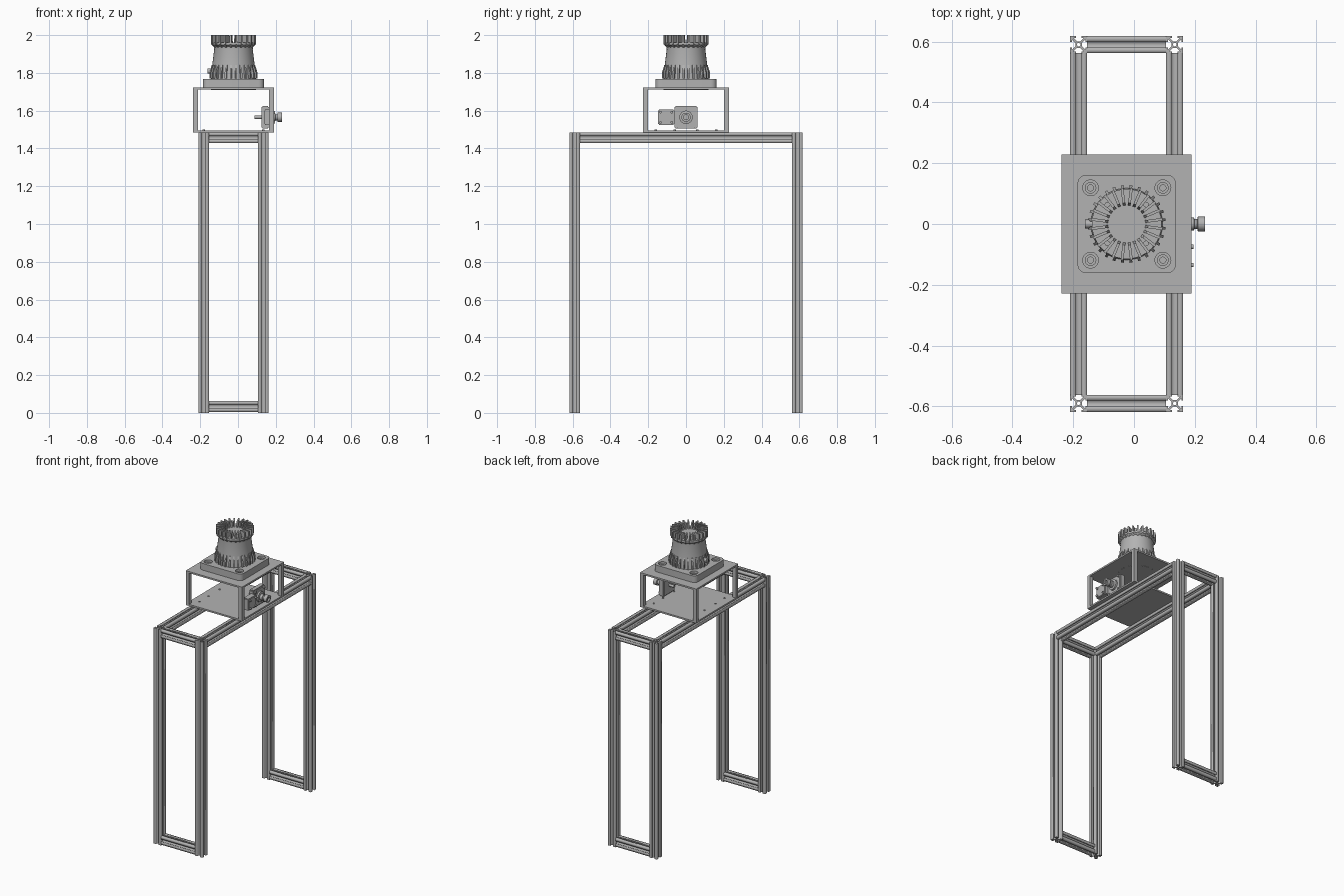
import bpy, bmesh, math
from mathutils import Matrix, Vector

cube = bpy.data.objects.get("Cube")
if cube:
    bpy.data.objects.remove(cube, do_unlink=True)

grey = bpy.data.materials.new("machined grey")
grey.use_nodes = True
grey.diffuse_color = (0.45, 0.45, 0.45, 1)
grey.node_tree.nodes["Principled BSDF"].inputs["Base Color"].default_value = (0.45, 0.45, 0.45, 1)

CX = -0.024          # axis of frame, flange and tower
CENTRE = Vector((CX, 0, 0))


def finish(name, bm, smooth=False):
    bmesh.ops.recalc_face_normals(bm, faces=bm.faces)
    mesh = bpy.data.meshes.new(name)
    bm.to_mesh(mesh)
    bm.free()
    mesh.materials.append(grey)
    ob = bpy.data.objects.new(name, mesh)
    bpy.context.collection.objects.link(ob)
    if smooth:
        bpy.ops.object.select_all(action='DESELECT')
        bpy.context.view_layer.objects.active = ob
        ob.select_set(True)
        bpy.ops.object.shade_smooth_by_angle(angle=math.radians(35))
    return ob


def box(name, x, y, z, bevel=0.0):
    bm = bmesh.new()
    size = Matrix.Diagonal((x[1] - x[0], y[1] - y[0], z[1] - z[0], 1))
    mid = Vector((sum(x), sum(y), sum(z))) / 2
    bmesh.ops.create_cube(bm, size=1, matrix=Matrix.Translation(mid) @ size)
    if bevel:
        bmesh.ops.bevel(bm, geom=bm.edges[:], offset=bevel, segments=2, affect='EDGES')
    return finish(name, bm)


def lathe(name, profile, at, axis='Z', steps=40):
    """Revolve (radius, height) points about an axis through a point."""
    bm = bmesh.new()
    verts = [bm.verts.new((r, 0, h)) for r, h in profile]
    edges = [bm.edges.new(pair) for pair in zip(verts, verts[1:])]
    bmesh.ops.spin(bm, geom=verts + edges, cent=(0, 0, 0), axis=(0, 0, 1),
                   angle=math.tau, steps=steps, use_duplicate=False)
    bmesh.ops.remove_doubles(bm, verts=bm.verts, dist=1e-5)
    turn = Matrix.Rotation(math.pi / 2, 4, 'Y') if axis == 'X' else Matrix()
    bm.transform(Matrix.Translation(at) @ turn)
    return finish(name, bm, True)


def outline_solid(name, loops, depth, matrix):
    """Extrude closed 2D loops (holes included) by depth along local z."""
    curve = bpy.data.curves.new(name, 'CURVE')
    curve.dimensions = '2D'
    curve.fill_mode = 'BOTH'
    curve.extrude = depth / 2
    for loop in loops:
        spline = curve.splines.new('POLY')
        spline.points.add(len(loop) - 1)
        for point, (x, y) in zip(spline.points, loop):
            point.co = (x, y, 0, 1)
        spline.use_cyclic_u = True
    tmp = bpy.data.objects.new(name + " outline", curve)
    bpy.context.collection.objects.link(tmp)
    bpy.context.view_layer.update()
    mesh = bpy.data.meshes.new_from_object(tmp.evaluated_get(bpy.context.evaluated_depsgraph_get()))
    bm = bmesh.new()
    bm.from_mesh(mesh)
    bpy.data.objects.remove(tmp, do_unlink=True)
    bpy.data.meshes.remove(mesh)
    bmesh.ops.remove_doubles(bm, verts=bm.verts, dist=1e-6)
    bm.transform(matrix)
    return finish(name, bm)


def circle(r, n, x=0, y=0):
    return [(x + r * math.cos(math.tau * i / n), y + r * math.sin(math.tau * i / n)) for i in range(n)]


# Slotted rail cross-section: one corner, turned four times
H = 0.028
half = [(0.011, 0.006), (0.022, 0.017), (0.022, 0.009), (H, 0.009)]
corner = half + [(H, H)] + [(y, x) for x, y in reversed(half)]
section = []
for k in range(4):
    c, s = round(math.cos(k * math.pi / 2)), round(math.sin(k * math.pi / 2))
    section += [(c * x - s * y, s * x + c * y) for x, y in corner]


def rail(name, start, end):
    start, end = Vector(start), Vector(end)
    run = end - start
    turn = {0: Matrix.Rotation(math.pi / 2, 4, 'Y'), 1: Matrix.Rotation(math.pi / 2, 4, 'X'),
            2: Matrix()}[max(range(3), key=lambda i: abs(run[i]))]
    outline_solid(name, [section, circle(0.006, 12)], run.length,
                  Matrix.Translation((start + end) / 2) @ turn)


# Frame of legs and rails
TOP = 1.485
XL, XR, Y = CX - 0.158, CX + 0.158, 0.59
for side, x in (("right", XL), ("left", XR)):
    rail(side + "_long_rail", (x, -Y + H, TOP - H), (x, Y - H, TOP - H))
    for end, y in (("front", -Y), ("back", Y)):
        rail(f"{end}_{side}_leg", (x, y, 0), (x, y, TOP))
for end, y in (("front", -Y), ("back", Y)):
    for level, z in (("top", TOP - H), ("bottom", 0.034)):
        rail(f"{end}_{level}_cross_rail", (XL + H, y, z), (XR - H, y, z))

# Open box: two plates on four corner posts
X0, X1, YB = -0.238, 0.19, 0.228
box("box_bottom_plate", (X0, X1), (-YB, YB), (TOP, TOP + 0.011))
box("box_top_plate", (X0, X1), (-YB, YB), (1.711, 1.722))
for x in (X0, X1 - 0.026):
    for y in (-YB, YB - 0.026):
        box("box_post", (x, x + 0.026), (y, y + 0.026), (TOP + 0.011, 1.711))
for x in (XL, XR):
    for y in (-0.16, -0.06, 0.06, 0.16):
        lathe("plate_screw", [(0, 0.004), (0.006, 0.004), (0.006, 0)], (x, y, TOP + 0.011), steps=12)

# Flange with rounded corners and counterbored holes
R, F, HO = 0.03, 0.162, 0.119
flange = []
for k, (sx, sy) in enumerate(((1, 1), (-1, 1), (-1, -1), (1, -1))):
    for i in range(7):
        a = (k + i / 6) * math.pi / 2
        flange.append((sx * (F - R) + R * math.cos(a), sy * (F - R) + R * math.sin(a)))
corners = [(sx * HO, sy * HO) for sx in (-1, 1) for sy in (-1, 1)]
outline_solid("flange", [flange] + [circle(0.026, 24, *p) for p in corners], 0.046,
              Matrix.Translation((CX, 0, 1.745)))
for x, y in corners:
    lathe("flange_bolt", [(0, 0.026), (0.01, 0.026), (0.01, 0.034), (0.019, 0.034), (0.019, 0)],
          (CX + x, y, 1.722), steps=24)

# Tower body with a waist
lathe("tower_body", [(0, 1.71), (0.118, 1.71), (0.118, 1.775), (0.113, 1.80), (0.112, 1.845), (0.102, 1.925),
                     (0.104, 1.94), (0.115, 1.948), (0.115, 1.962), (0, 1.962)], CENTRE, steps=56)


def fins(name, profile, count, width):
    """Ring of thin radial fins cut from one (radius, height) profile."""
    bm = bmesh.new()
    for i in range(count):
        turn = Matrix.Translation(CENTRE) @ Matrix.Rotation(math.tau * (i + 0.5) / count, 4, 'Z')
        sides = [[bm.verts.new(turn @ Vector((r, s * width / 2, h))) for r, h in profile] for s in (-1, 1)]
        bm.faces.new(sides[0])
        bm.faces.new(sides[1][::-1])
        for j in range(len(profile)):
            k = (j + 1) % len(profile)
            bm.faces.new((sides[0][j], sides[0][k], sides[1][k], sides[1][j]))
    finish(name, bm)


fins("crown_fins", [(0.06, 1.955), (0.07, 2.0), (0.119, 2.0), (0.119, 1.95), (0.098, 1.93)], 24, 0.009)
fins("base_fins", [(0.10, 1.77), (0.128, 1.77), (0.128, 1.80), (0.115, 1.842), (0.10, 1.842)], 28, 0.009)
for a in range(4):
    d = Matrix.Rotation(math.pi / 4 + a * math.pi / 2, 3, 'Z') @ Vector((0.09, 0, 0))
    lathe("crown_stud", [(0, 0.03), (0.009, 0.03), (0.009, 0)], CENTRE + d + Vector((0, 0, 1.96)), steps=16)
lathe("tower_side_knob", [(0, 0), (0.014, 0), (0.014, 0.03), (0, 0.03)], (CX - 0.138, 0, 1.81), 'X', 20)

# Drive unit on the left side of the box
ZM = 1.565
box("drive_body", (0.125, 0.165), (-0.062, 0.062), (ZM - 0.06, ZM + 0.06), 0.006)
box("drive_side_block", (0.14, 0.185), (-0.148, -0.062), (ZM - 0.04, ZM + 0.04), 0.004)
lathe("drive_knob", [(0, 0), (0.035, 0), (0.035, 0.014), (0.021, 0.016), (0.021, 0.034), (0.016, 0.036),
                     (0.016, 0.045), (0.024, 0.047), (0.024, 0.071), (0.013, 0.071), (0.013, 0.06), (0, 0.06)],
      (0.163, 0, ZM), 'X', 32)
lathe("drive_shaft", [(0, 0), (0.009, 0), (0.009, 0.04), (0, 0.04)], (0.088, 0, ZM), 'X', 20)
for s in (-1, 1):
    for t in (-1, 1):
        lathe("drive_screw", [(0, 0.007), (0.008, 0.007), (0.008, 0)],
              (0.165, s * 0.046, ZM + t * 0.045), 'X', 16)
        lathe("side_block_screw", [(0, 0.01), (0.007, 0.01), (0.007, 0)],
              (0.185, -0.105 + s * 0.03, ZM + t * 0.027), 'X', 16)
